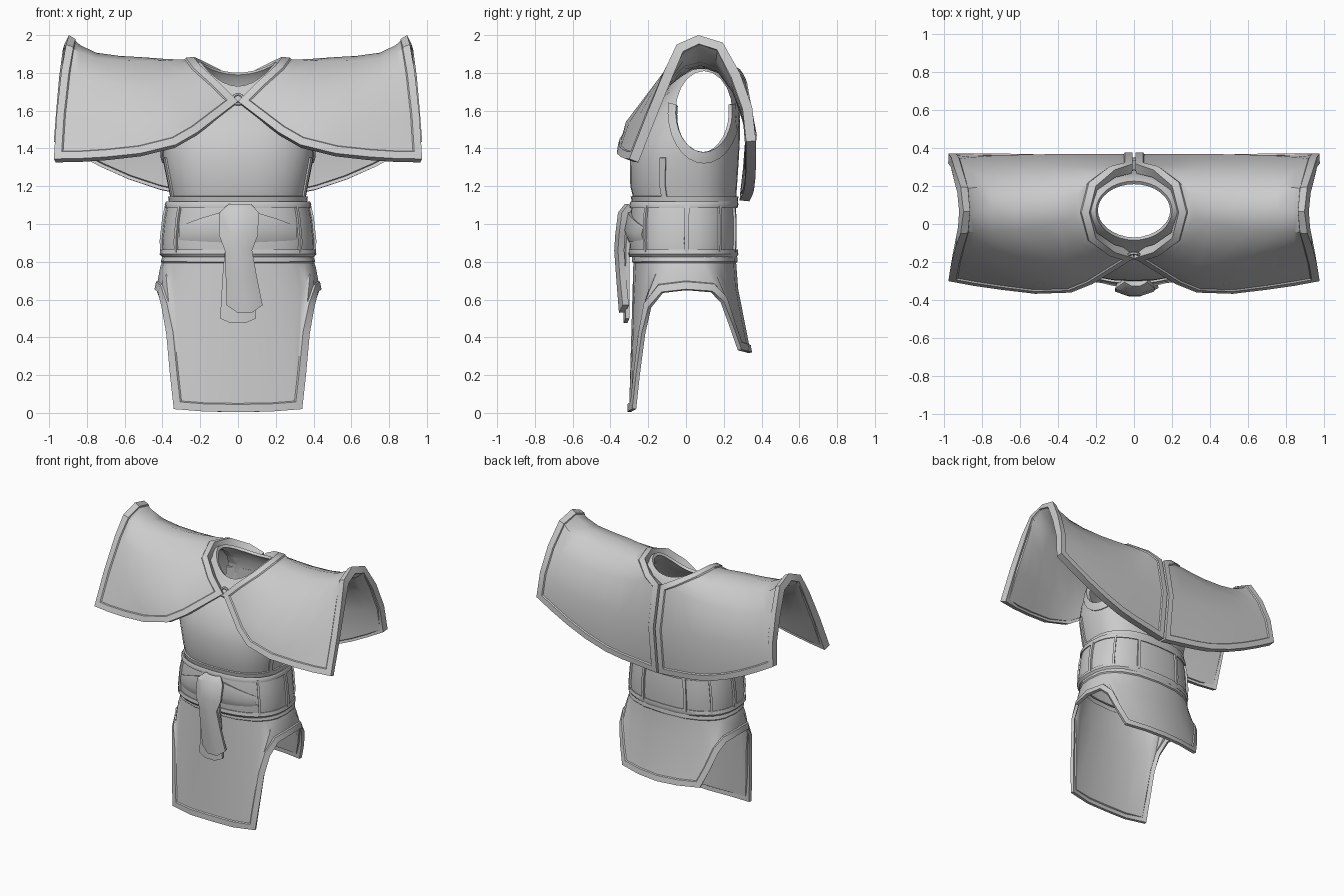
import bpy, bmesh
from math import sin, cos, pi, radians, copysign
from mathutils import Vector

cube = bpy.data.objects.get("Cube")
if cube:
    bpy.data.objects.remove(cube, do_unlink=True)

grey = bpy.data.materials.new("plain_grey")
grey.use_nodes = True
grey.diffuse_color = (0.6, 0.6, 0.6, 1)
grey.node_tree.nodes["Principled BSDF"].inputs["Base Color"].default_value = grey.diffuse_color


def apply(obj, kind, **settings):
    mod = obj.modifiers.new(kind.title(), kind)
    for key, value in settings.items():
        setattr(mod, key, value)
    bpy.context.view_layer.objects.active = obj
    bpy.ops.object.modifier_apply(modifier=mod.name)


def smooth(obj):
    bpy.ops.object.select_all(action='DESELECT')
    obj.select_set(True)
    bpy.context.view_layer.objects.active = obj
    bpy.ops.object.shade_smooth_by_angle(angle=radians(38))


def sheet(name, rows, thick=0.02, closed=False, ref=(0, 0, 1), trim=0, mirror=False):
    """Cloth sheet from rows of points, facing away from ref, with optional raised trim."""
    bm = bmesh.new()
    grid = [[bm.verts.new(p) for p in row] for row in rows]
    n = len(rows[0])
    for low, high in zip(grid, grid[1:]):
        for j in range(n if closed else n - 1):
            k = (j + 1) % n
            bm.faces.new((low[j], low[k], high[k], high[j]))
    bm.normal_update()
    faces = bm.faces[:]
    ref = Vector(ref)
    if sum(f.normal.dot(f.calc_center_median() - ref) * f.calc_area() for f in faces) < 0:
        bmesh.ops.reverse_faces(bm, faces=faces)
        bm.normal_update()
    if trim:
        for width, depth in ((trim, 0), (0.006, -0.008)):
            bmesh.ops.inset_region(bm, faces=faces, use_boundary=True,
                                   use_even_offset=True, thickness=width, depth=depth)
            bm.normal_update()
    mesh = bpy.data.meshes.new(name)
    bm.to_mesh(mesh)
    bm.free()
    mesh.materials.append(grey)
    obj = bpy.data.objects.new(name, mesh)
    bpy.context.collection.objects.link(obj)
    apply(obj, 'SOLIDIFY', thickness=thick, offset=-1)
    if mirror:
        apply(obj, 'MIRROR', use_mirror_merge=False)
    smooth(obj)
    return obj


def oval(a, hw, front, back, power=0.8):
    """Boxy oval; angle is measured from the front towards +x, power 1 is a true ellipse."""
    s, c = sin(a), cos(a)
    return (copysign(abs(s) ** power * hw, s),
            (front + back) / 2 - copysign(abs(c) ** power * (back - front) / 2, c))


def loft(name, levels, grow=0, span=None, seg=32, **kw):
    """Tube, or part of one, through levels of (z, half width, front, back, neck drop)."""
    start, end = span or (0, 360)
    count = seg if span is None else seg + 1
    rows = []
    for z, hw, front, back, drop in levels:
        row = []
        for i in range(count):
            a = radians(start + (end - start) * i / seg)
            x, y = oval(a, hw + grow, front - grow, back + grow, 0.8 + drop * 1.5)
            dip = drop * cos(a) ** 2 * (1 if cos(a) > 0 else 0.45)
            row.append((x, y, z - dip))
        rows.append(row)
    return sheet(name, rows, closed=span is None, **kw)


# Vest body with arm openings
body = [(1.12, .355, -.275, .265, 0), (1.2, .37, -.295, .27, 0), (1.35, .4, -.297, .28, 0),
        (1.45, .4, -.275, .285, 0), (1.55, .39, -.225, .285, 0), (1.66, .37, -.16, .28, .02),
        (1.75, .33, -.115, .265, .07), (1.82, .265, -.095, .245, .1), (1.86, .2, -.085, .225, .13)]
vest = loft("vest", body)
ARM_Y, ARM_Z, ARM_RY, ARM_RZ = 0.095, 1.595, 0.15, 0.215
bpy.ops.mesh.primitive_cylinder_add(vertices=20, radius=1, depth=2, location=(0, ARM_Y, ARM_Z),
                                    rotation=(0, pi / 2, 0), scale=(ARM_RZ, ARM_RY, 1))
cutter = bpy.context.object
cutter.hide_render = True
apply(vest, 'BOOLEAN', object=cutter, operation='DIFFERENCE', solver='EXACT')
bpy.data.objects.remove(cutter, do_unlink=True)
smooth(vest)


def vest_x(y, z):
    for low, high in zip(body, body[1:]):
        if z <= high[0]:
            t = (z - low[0]) / (high[0] - low[0])
            hw, front, back = (p + (q - p) * t for p, q in zip(low[1:4], high[1:4]))
            side = min(1, abs(2 * y - front - back) / (back - front))
            return hw * (1 - side ** 2.5) ** 0.4
    return 0.2


# Bands under the arm openings
band = []
for k in (1, 1.14, 1.28):
    row = []
    for i in range(17):
        a = radians(170 + 200 * i / 16)
        y, z = ARM_Y + ARM_RY * k * cos(a), ARM_Z + ARM_RZ * k * sin(a)
        row.append((vest_x(y, z) + 0.01, y, z))
    band.append(row)
sheet("arm_band", band, ref=(0, ARM_Y, ARM_Z), mirror=True)

# Side seams and hem of the vest
loft("vest_side_seam", body[:3], grow=0.008, span=(69, 75), seg=2, thick=0.015, mirror=True)
loft("vest_hem", [(1.11, .355, -.275, .265, 0), (1.145, .36, -.283, .267, 0)], grow=0.01)

# Belt with rims and upright ribs
belt = [(.85, .4, -.295, .265, 0), (.91, .403, -.3, .268, 0),
        (1.03, .39, -.297, .268, 0), (1.1, .375, -.288, .262, 0)]
loft("belt", belt, thick=0.03)
loft("belt_top_rim", [(1.085, .378, -.29, .265, 0), (1.105, .38, -.292, .27, 0),
                      (1.12, .372, -.285, .265, 0)], grow=0.008, thick=0.03)
loft("belt_bottom_rim", [(.825, .395, -.29, .262, 0), (.84, .408, -.3, .27, 0),
                         (.865, .402, -.297, .267, 0)], grow=0.007, thick=0.03)
for angle in (50, 92, 128, 160):
    loft("belt_rib", belt, grow=0.012, span=(angle - 1.5, angle + 1.5), seg=2, mirror=True)

# Gathered folds running into the knot
fold = []
for t in (0, 0.25, 0.5, 0.75, 1):
    x, y = oval(radians(48 * (1 - t)), .395, -.3, .268)
    mid, half = 0.95 + 0.04 * t, 0.035 + 0.055 * t
    fold.append([(x, y - 0.004, mid - half), (x, y - 0.014 - 0.02 * t, mid - half * 0.2),
                 (x, y - 0.004 - 0.008 * t, mid + half)])
sheet("belt_fold", fold, ref=(0, 0, 0.95), mirror=True)


# Hanging sash tails
def tail(name, levels, bulge, thick, tip):
    rows = []
    for z, left, right, y in levels:
        mid = (left + right) / 2
        rows.append([(left, y + bulge, z), (left * 0.4 + mid * 0.6, y, z),
                     (right * 0.4 + mid * 0.6, y, z), (right, y + bulge, z)])
    for j in (1, 2):
        x, y, z = rows[-1][j]
        rows[-1][j] = (x, y, z - tip)
    sheet(name, rows, thick=thick, ref=(0, 0, 0.8))


tail("sash_front_tail", [(1.105, -.05, .07, -.325), (1.06, -.1, .11, -.36), (.94, -.1, .105, -.375),
                         (.86, -.07, .075, -.38), (.72, -.065, .1, -.37),
                         (.57, -.06, .13, -.355)], 0.02, 0.035, 0.04)
tail("sash_rear_tail", [(.95, -.06, .06, -.325), (.75, -.08, .08, -.33),
                        (.5, -.095, .095, -.33)], 0.01, 0.02, 0.025)

# Skirt: lower edge from front centre to back centre as (x, y, z, angle)
edge = [(0, -.31, .005, 0), (.17, -.31, .007, 20), (.34, -.285, .02, 40), (.36, -.265, .2, 49),
        (.38, -.235, .42, 58), (.405, -.2, .56, 66), (.425, -.13, .64, 76), (.442, 0, .655, 90),
        (.43, .14, .645, 107), (.41, .2, .59, 118), (.37, .25, .46, 129), (.32, .295, .335, 140),
        (.16, .335, .325, 160), (0, .35, .32, 180)]
edge += [(-x, y, z, -a) for x, y, z, a in edge[-2:0:-1]]
skirt = []
for t in (0, 0.35, 1):
    row = []
    for x, y, z, a in edge:
        top = Vector((*oval(radians(a), .395, -.285, .27), 0.84))
        point = top.lerp(Vector((x, y, z)), t)
        if 0 < t < 1:
            point.x *= 1.02
            point.y += 0.014 * min(0, cos(radians(a)))
        row.append(point)
    skirt.append(row)
sheet("skirt", skirt, thick=0.022, closed=True, ref=(0, 0, 0.6), trim=0.04)

# Shoulder cape: lines from neck to arm, each running from front hem to back hem
neck = [(.0, -.18, 1.65), (.1, -.15, 1.75), (.2, -.075, 1.84), (.235, .06, 1.885), (.2, .2, 1.87),
        (.1, .285, 1.82), (.008, .315, 1.77), (.008, .375, 1.47), (.008, .335, 1.12)]
middle = [(.33, -.36, 1.42), (.4, -.325, 1.545), (.45, -.18, 1.73), (.48, -.02, 1.87),
          (.49, .09, 1.89), (.48, .21, 1.845), (.45, .305, 1.72), (.43, .375, 1.5),
          (.41, .36, 1.18)]
shoulder = [(.7, -.345, 1.355), (.73, -.265, 1.56), (.75, -.155, 1.77), (.75, -.04, 1.885),
            (.75, .08, 1.915), (.75, .2, 1.875), (.74, .295, 1.74), (.73, .367, 1.55),
            (.72, .37, 1.3)]
outer = [(.975, -.3, 1.345), (.96, -.208, 1.58), (.935, -.115, 1.81), (.91, -.05, 1.95),
         (.895, .065, 2), (.91, .195, 1.96), (.94, .285, 1.8), (.96, .35, 1.62), (.975, .37, 1.44)]


def spline(points, steps):
    """Smooth path through points, cut into the given steps per stretch."""
    pts = [2 * points[0] - points[1], *points, 2 * points[-1] - points[-2]]
    path = [points[0]]
    for a, b, c, d, n in zip(pts, pts[1:], pts[2:], pts[3:], steps):
        for i in range(1, n + 1):
            t = i / n
            path.append(b + (c - a) * (t / 2) + (2 * a - 5 * b + 4 * c - d) * (t * t / 2)
                        + (3 * b - a - 3 * c + d) * (t ** 3 / 2))
    return path


cape = [spline([Vector(p) for p in line], (3, 2, 2))
        for line in zip(neck, middle, shoulder, outer)]
sheet("shoulder_cape", cape, thick=0.052, ref=(.5, .05, 1.4), trim=0.04, mirror=True)

# Small ring clasp where the cape halves meet
bpy.ops.mesh.primitive_torus_add(major_segments=16, minor_segments=6, major_radius=0.028,
                                 minor_radius=0.009, location=(0, -0.165, 1.66),
                                 rotation=(radians(65), 0, 0))
clasp = bpy.context.object
clasp.name = "clasp_ring"
clasp.data.materials.append(grey)
smooth(clasp)
